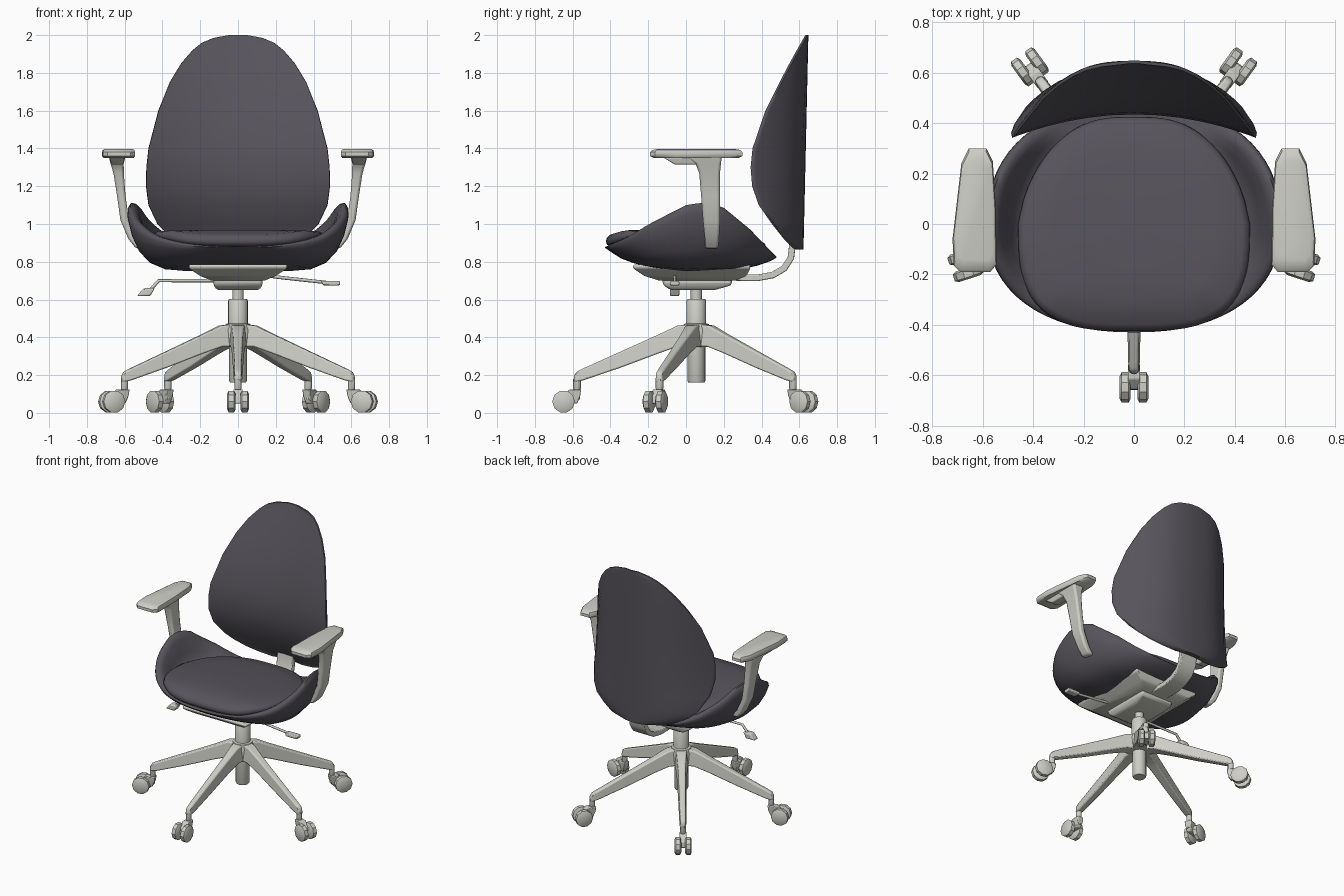
import bpy, bmesh, math
from mathutils import Vector, Matrix

cube = bpy.data.objects.get("Cube")
if cube:
    bpy.data.objects.remove(cube, do_unlink=True)


def material(name, rgb):
    m = bpy.data.materials.new(name)
    m.use_nodes = True
    m.diffuse_color = (*rgb, 1)
    m.node_tree.nodes["Principled BSDF"].inputs["Base Color"].default_value = (*rgb, 1)
    return m


FABRIC = material("dark grey fabric", (0.095, 0.088, 0.105))
PLASTIC = material("light grey plastic", (0.62, 0.62, 0.57))


def interp(table, t):
    """Piecewise linear lookup in a sorted list of (key, value)."""
    for (a, va), (b, vb) in zip(table, table[1:]):
        if t <= b:
            return va + (vb - va) * max(0, (t - a) / (b - a))
    return table[-1][1]


def finish(name, bm, mat, bevel=0, angle=35):
    bmesh.ops.remove_doubles(bm, verts=bm.verts, dist=0.0005)
    bmesh.ops.recalc_face_normals(bm, faces=bm.faces)
    me = bpy.data.meshes.new(name)
    bm.to_mesh(me)
    bm.free()
    me.materials.append(mat)
    ob = bpy.data.objects.new(name, me)
    bpy.context.collection.objects.link(ob)
    if bevel:
        mod = ob.modifiers.new("bevel", 'BEVEL')
        mod.width, mod.segments, mod.limit_method = bevel, 2, 'ANGLE'
    bpy.ops.object.select_all(action='DESELECT')
    ob.select_set(True)
    bpy.context.view_layer.objects.active = ob
    bpy.ops.object.shade_smooth_by_angle(angle=math.radians(angle))
    return ob


def loft(name, rings, mat, bevel=0, angle=35, matrix=None):
    """Skin a list of equally long closed rings and cap both ends."""
    bm = bmesh.new()
    vs = [[bm.verts.new(p) for p in ring] for ring in rings]
    n = len(rings[0])
    for a, b in zip(vs, vs[1:]):
        for i in range(n):
            j = (i + 1) % n
            bm.faces.new((a[i], a[j], b[j], b[i]))
    bm.faces.new(vs[0])
    bm.faces.new(vs[-1])
    if matrix:
        bm.transform(matrix)
    return finish(name, bm, mat, bevel, angle)


def lathe(name, profile, mat, sides=20, matrix=None):
    """Turn (radius, z) pairs round the z axis."""
    rings = [[(r * math.cos(k * math.tau / sides), r * math.sin(k * math.tau / sides), z)
              for k in range(sides)] for r, z in profile]
    return loft(name, rings, mat, matrix=matrix)


def rect(x0, x1, y0, y1, z):
    return [(x0, y0, z), (x1, y0, z), (x1, y1, z), (x0, y1, z)]


def strip(name, path, width, thick, mat, bevel=0.005):
    """Flat bar along a path in the y-z plane."""
    pts = [Vector(p) for p in path]
    rings = []
    for i, p in enumerate(pts):
        d = (pts[min(i + 1, len(pts) - 1)] - pts[max(i - 1, 0)]).normalized()
        n = Vector((-d.y, d.x)) * thick / 2
        rings.append([(s * width / 2, (p + n * k).x, (p + n * k).y)
                      for s, k in ((-1, -1), (1, -1), (1, 1), (-1, 1))])
    return loft(name, rings, mat, bevel)


def rod(name, points, radius, mat):
    cu = bpy.data.curves.new(name, 'CURVE')
    cu.dimensions, cu.bevel_depth, cu.bevel_resolution, cu.use_fill_caps = '3D', radius, 2, True
    sp = cu.splines.new('POLY')
    sp.points.add(len(points) - 1)
    for q, p in zip(sp.points, points):
        q.co = (*p, 1)
    cu.materials.append(mat)
    ob = bpy.data.objects.new(name, cu)
    bpy.context.collection.objects.link(ob)


def spow(v, e):
    return math.copysign(abs(v) ** e, v)


# Seat shell: a bowl whose rim rises at the sides
RIM = [(-.43, .88), (-.3, .94), (-.2, 1.0), (0, 1.1), (.1, 1.115), (.2, 1.09), (.35, .97), (.48, .83)]
BASE = [(-.43, .85), (-.35, .81), (-.2, .77), (0, .75), (.3, .76), (.48, .79)]
SIDES = 64


def shell_ring(scale, frac, inside):
    ring = []
    for k in range(SIDES):
        t = k * math.tau / SIDES
        x, y = .585 * spow(math.cos(t), .88), spow(math.sin(t), .88)
        y *= .48 if y > 0 else .43
        rim = interp(RIM, y)
        low = min(.88, rim - .005) if inside else interp(BASE, y * scale)
        ring.append((x * scale, y * scale, low + frac * (rim - low)))
    return ring


outer = [(.02, 0), (.45, 0), (.66, .03), (.8, .13), (.9, .32), (.965, .58), (1, .84), (.995, .95)]
inner = [(.975, 1), (.94, .98), (.9, .82), (.84, .4), (.78, .08), (.7, 0), (.02, 0)]
loft("seat_shell", [shell_ring(s, f, False) for s, f in outer]
     + [shell_ring(s, f, True) for s, f in inner], FABRIC, angle=60)

# Seat cushion: rounded pad, narrower at the rear
TOP = [(-.43, .935), (-.33, .965), (-.1, .96), (.2, .935), (.45, .9)]


def cushion_ring(scale, drop):
    ring = []
    for k in range(SIDES):
        t = k * math.tau / SIDES
        y = .425 * spow(math.sin(t), .65) * scale
        x = .46 * spow(math.cos(t), .65) * scale * (1 - .3 * max(0, y / .43) ** 1.3)
        ring.append((x, y, interp(TOP, y) - drop))
    return ring


loft("seat_cushion", [cushion_ring(*p) for p in
     ((.9, .07), (.98, .05), (1, .03), (.985, .01), (.94, 0), (.7, -.004), (.4, -.006), (.02, -.006))],
     FABRIC, angle=60)

# Backrest: horizontal sections, curved rear and nearly flat padded front
WIDTH = [(.865, .12), (.88, .22), (.91, .3), (.95, .375), (1, .425), (1.1, .472), (1.2, .485), (1.3, .483),
         (1.4, .472), (1.6, .42), (1.75, .36), (1.85, .3), (1.92, .24), (1.96, .19), (1.985, .13), (2, .05)]
EDGE = [(.865, .575), (.9, .535), (1, .455), (1.1, .385), (1.2, .35), (1.3, .342), (1.4, .352), (1.6, .42),
        (1.8, .52), (1.9, .575), (2, .632)]
rings = []
for z, w in WIDTH:
    e = interp(EDGE, z)
    back = .622 + .026 * (z - .865) / 1.135
    us = [math.sin(math.pi * (i / 16 - .5)) for i in range(17)]
    front_pts = [(u * w, e + (back - e) * .32 * (1 - u * u), z) for u in us]
    rear_pts = [(u * w * 1.005, e + .012 + (back - e - .012) * (1 - abs(u) ** 2.8), z) for u in reversed(us)]
    rings.append(front_pts + rear_pts)
loft("backrest", rings, FABRIC, angle=50)

# Support arm from the mechanism up to the backrest
strip("back_support", [(.1, .72), (.38, .715), (.46, .73), (.52, .765), (.555, .82), (.565, .9), (.575, .96)],
      .13, .035, PLASTIC)

# Mechanism under the seat
loft("seat_plate", [rect(-.14, .14, -.14, .26, .7), rect(-.2, .2, -.22, .32, .725),
                    rect(-.26, .26, -.28, .34, .765), rect(-.26, .26, -.28, .34, .785)], PLASTIC, .008)
loft("tilt_housing", [rect(-.11, .11, -.08, .15, .65), rect(-.13, .13, -.12, .24, .675),
                      rect(-.13, .13, -.14, .26, .78)], PLASTIC, .012)

# Adjustment levers
rod("right_lever", [(-.12, -.06, .7), (-.42, -.06, .7), (-.46, -.06, .655)], .009, PLASTIC)
loft("right_lever_paddle", [rect(-.535, -.465, -.085, -.035, .618), rect(-.5, -.44, -.085, -.035, .66)],
     PLASTIC, .008)
rod("left_lever", [(.12, -.06, .73), (.24, -.06, .715), (.47, -.06, .69)], .009, PLASTIC)
loft("left_lever_paddle", [rect(.45, .54, -.085, -.035, .675), rect(.44, .54, -.085, -.035, .698)],
     PLASTIC, .006)

# Armrests, mirrored left and right
PAD = [(.57, -.19), (.69, -.19), (.715, -.165), (.72, -.06), (.685, .24), (.655, .3), (.585, .3), (.56, .25),
       (.548, .06), (.545, -.16)]
POST = [(.87, .515, .05, .1, .17), (.92, .555, .05, .1, .175), (1.02, .6, .045, .09, .18),
        (1.15, .618, .045, .08, .18), (1.27, .632, .055, .07, .18), (1.32, .64, .07, .05, .185), (1.36, .64, .09, 0, .19)]
for side, s in (("left", 1), ("right", -1)):
    pad = [[(s * (.63 + (x - .63) * k), .055 + (y - .055) * k, z) for x, y in PAD]
           for k, z in ((.92, 1.35), (1, 1.36), (1, 1.38), (.95, 1.392), (.8, 1.398))]
    loft(side + "_armrest_pad", pad, PLASTIC, angle=40)
    loft(side + "_armrest_post", [rect(s * (x - t / 2), s * (x + t / 2), a, b, z) for z, x, t, a, b in POST],
         PLASTIC, .012)
    loft(side + "_armrest_bracket", [rect(s * .61, s * .67, -.06, .15, 1.315),
                                     rect(s * .6, s * .68, -.12, .18, 1.352)], PLASTIC, .006)

# Gas column and hub
CENTRE = Matrix.Translation((0, .055, 0))
lathe("gas_column", [(.042, .16), (.047, .17), (.047, .36), (.052, .4), (.052, .595), (.047, .603), (.03, .604),
                     (.03, .66)], PLASTIC, 20, CENTRE)
lathe("base_hub", [(.06, .35), (.078, .37), (.078, .44), (.066, .47), (.05, .475)], PLASTIC, 20, CENTRE)

# Five legs, each with a twin-wheel caster
LEG = [(.03, .35, .47, .05), (.1, .35, .462, .042), (.2, .315, .415, .034), (.4, .24, .325, .028),
       (.6, .172, .235, .024), (.635, .165, .218, .022), (.648, .165, .195, .018)]
for i in range(5):
    turn = CENTRE @ Matrix.Rotation(math.radians(-90 + 72 * i), 4, 'Z')
    loft(f"base_leg_{i + 1}", [[(r, -w, a), (r, w, a), (r, w * .75, b), (r, -w * .75, b)] for r, a, b, w in LEG],
         PLASTIC, .008, matrix=turn)
    lathe(f"caster_stem_{i + 1}", [(.016, .07), (.016, .12), (.02, .13), (.02, .18)], PLASTIC, 10,
          turn @ Matrix.Translation((.632, 0, 0)))
    loft(f"caster_fork_{i + 1}", [rect(.63, .715, -.016, .016, .05), rect(.615, .71, -.022, .022, .09),
                                  rect(.61, .67, -.025, .025, .125)], PLASTIC, .005, matrix=turn)
    for name, s in (("a", 1), ("b", -1)):
        axle = turn @ Matrix.Translation((.703, s * .035, .06)) @ Matrix.Rotation(math.pi / 2, 4, 'X')
        lathe(f"caster_wheel_{i + 1}{name}", [(.045, -.022), (.06, -.014), (.06, .014), (.045, .022)],
              PLASTIC, 10, axle)
